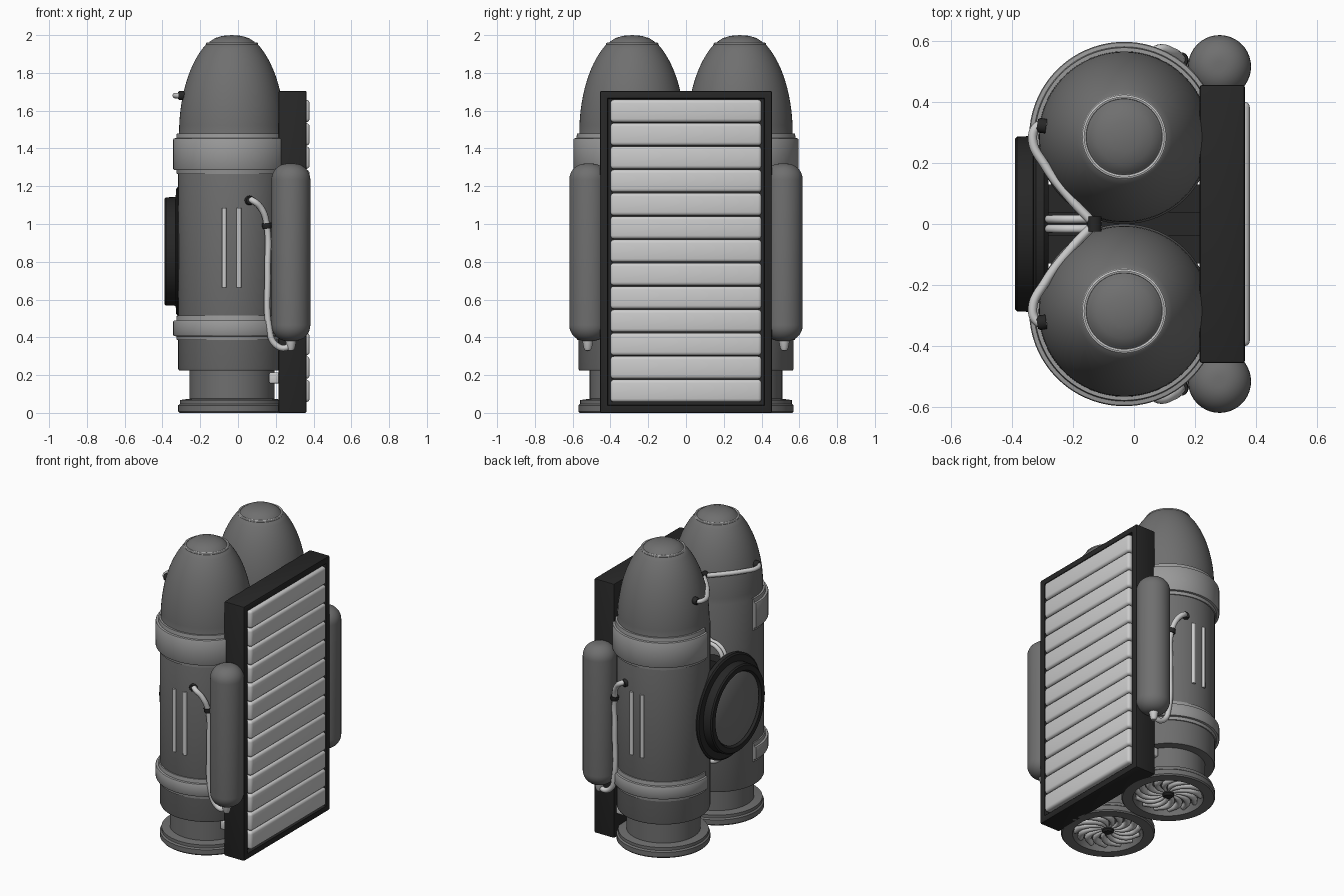
import bpy, bmesh
from math import sin, cos, pi, sqrt, radians
from mathutils import Matrix, Vector

if "Cube" in bpy.data.objects:
    bpy.data.objects.remove(bpy.data.objects["Cube"])

TX, TY = -0.032, 0.285          # axis of the +y tank


def material(name, v):
    m = bpy.data.materials.new(name)
    m.diffuse_color = (v, v, v, 1)
    m.use_nodes = True
    m.node_tree.nodes["Principled BSDF"].inputs["Base Color"].default_value = m.diffuse_color
    return m


DARK, MID, LIGHT, PALE = (material(n, v) for n, v in
                          (("dark", .02), ("mid", .16), ("light", .32), ("pale", .55)))


def finish(ob, mat, mirror=True, angle=35):
    ob.data.materials.clear()
    ob.data.materials.append(mat)
    bpy.ops.object.select_all(action='DESELECT')
    ob.select_set(True)
    bpy.context.view_layer.objects.active = ob
    bpy.ops.object.shade_smooth_by_angle(angle=radians(angle))
    if mirror:
        m = ob.modifiers.new("mirror_y", 'MIRROR')
        m.use_axis = (False, True, False)
        m.use_mirror_merge = False
    return ob


def from_bmesh(name, bm, mat, **kw):
    bmesh.ops.recalc_face_normals(bm, faces=bm.faces[:])
    me = bpy.data.meshes.new(name)
    bm.to_mesh(me)
    bm.free()
    ob = bpy.data.objects.new(name, me)
    bpy.context.collection.objects.link(ob)
    return finish(ob, mat, **kw)


def lathe(name, prof, mat, at=(TX, TY, 0), rot=Matrix(), n=64, span=None, closed=False, **kw):
    """Spin an (r, z) profile about z; span = (start, end) makes a partial ring."""
    bm = bmesh.new()
    a0, a1 = span or (0, 2 * pi)
    cols = [[bm.verts.new((r * cos(a), r * sin(a), z)) for r, z in prof]
            for a in (a0 + (a1 - a0) * i / n for i in range(n + 1 if span else n))]
    k = len(prof)
    for i in range(n):
        p, q = cols[i], cols[(i + 1) % len(cols)]
        for j in range(k if closed else k - 1):
            h = (j + 1) % k
            bm.faces.new((p[j], p[h], q[h], q[j]))
    if span:
        bm.faces.new(cols[0])
        bm.faces.new(cols[-1])
    bmesh.ops.remove_doubles(bm, verts=bm.verts[:], dist=1e-5)
    bm.transform(Matrix.Translation(at) @ rot.to_4x4())
    return from_bmesh(name, bm, mat, **kw)


def box(bm, lo, hi, bevel=0):
    lo, hi = Vector(lo), Vector(hi)
    vs = bmesh.ops.create_cube(bm, size=1, matrix=Matrix.Translation((lo + hi) / 2)
                               @ Matrix.Diagonal((*(hi - lo), 1)))['verts']
    if bevel:
        es = list({e for v in vs for e in v.link_edges})
        bmesh.ops.bevel(bm, geom=es, offset=bevel, segments=3, profile=.5, affect='EDGES')


def tubes(name, paths, radius, mat, mirror=True, taper=None):
    cu = bpy.data.curves.new(name, 'CURVE')
    cu.dimensions = '3D'
    cu.bevel_depth, cu.bevel_resolution, cu.resolution_u = radius, 3, 8
    cu.use_fill_caps = True
    for pts in paths:
        sp = cu.splines.new('BEZIER')
        sp.bezier_points.add(len(pts) - 1)
        for i, (b, p) in enumerate(zip(sp.bezier_points, pts)):
            b.co = p
            b.handle_left_type = b.handle_right_type = 'AUTO'
            b.radius = taper[i] if taper else 1
    ob = bpy.data.objects.new(name, cu)
    bpy.context.collection.objects.link(ob)
    bpy.ops.object.select_all(action='DESELECT')
    ob.select_set(True)
    bpy.context.view_layer.objects.active = ob
    bpy.ops.object.convert(target='MESH')
    return finish(bpy.context.view_layer.objects.active, mat, mirror, 50)


def fitting(name, at, direction, r=.022, h=.03):
    rot = Vector(direction).to_track_quat('Z', 'Y').to_matrix()
    lathe(name, [(0, -h / 2), (r, -h / 2), (r, h / 4), (r * .8, h / 2), (0, h / 2)],
          DARK, at=at, rot=rot, n=16)


# tank: nozzle flange, neck, body and elliptical dome with a cap
prof = [(0, .05), (.2, .05), (.215, 0), (.278, 0), (.285, .008), (.285, .04), (.275, .048),
        (.275, .068), (.225, .075), (.225, .225), (.28, .225), (.285, .235), (.285, 1.46)]
prof += [(.28 * cos(t), 1.48 + .54 * sin(t)) for t in (1.055 * i / 14 for i in range(15))]
prof += [(.125, 1.955), (.118, 1.965), (.09, 1.984), (.05, 1.996), (0, 2)]
lathe("tank", prof, MID)
lathe("dome_ring", [(.131 + .008 * cos(a), 1.953 + .008 * sin(a)) for a in
                    (2 * pi * i / 8 for i in range(8))], PALE, closed=True)

# straps wrapping the outer half of each tank
for name, z0, z1 in (("lower_strap", .385, .515), ("upper_strap", 1.265, 1.48)):
    lathe(name, [(.27, z0), (.292, z0), (.295, z0 + .02), (.308, z0 + .022), (.311, z0 + .027),
                 (.311, z1 - .032), (.308, z1 - .027), (.295, z1 - .025), (.292, z1), (.27, z1)],
          LIGHT, span=(-.1, pi + .1), closed=True, n=48)

# swirl vanes and hub under each nozzle
vanes = []
for i in range(14):
    a = 2 * pi * i / 14
    vanes.append([(TX + r * cos(a + t), TY + r * sin(a + t), z) for r, t, z in
                  ((.03, 0, .035), (.09, .16, .035), (.15, .45, .037), (.203, .85, .04))])
tubes("nozzle_vanes", vanes, .022, PALE, taper=(.3, .75, 1, .8))
lathe("nozzle_hub", [(0, .008), (.025, .01), (.036, .02), (.036, .055), (0, .055)], DARK, n=24)

# raised ribs on the tank sides
tubes("tank_ribs", [[(x, TY + sqrt(.285 ** 2 - (x - TX) ** 2), z) for z in (.665, 1.085)]
                    for x in (-.073, .005)], .013, PALE)

# side canisters with rounded ends
R, c, z0, z1 = .103, .085, .38, 1.32
arc = [pi / 2 * i / 8 for i in range(9)]
prof = [(0, z0)] + [(R - c + c * sin(a), z0 + c - c * cos(a)) for a in arc]
prof += [(R - c + c * cos(a), z1 - c + c * sin(a)) for a in arc] + [(0, z1)]
lathe("side_canister", prof, MID, at=(.28, .515, 0), n=40)
lathe("canister_outlet", [(0, .33), (.014, .33), (.022, .345), (.03, .39), (0, .39)],
      PALE, at=(.28, .52, 0), n=16)

# hoses from the canisters to the tanks
tubes("canister_hose", [[(.055, .54, 1.125), (.075, .568, 1.125), (.125, .56, 1.08),
                         (.153, .537, .99), (.157, .53, .75), (.165, .525, .45),
                         (.195, .52, .365), (.255, .52, .345), (.28, .52, .375)]], .017, PALE)
fitting("hose_socket", (.06, .558, 1.125), (.3, 1, 0), .025)
fitting("hose_clip", (.153, .537, .99), (.1, 0, -1), .025)

# crossover hose linking the two domes
tubes("dome_hose", [[(-.28, .325, 1.68), (-.315, .32, 1.68), (-.332, .28, 1.68),
                     (-.29, .19, 1.68), (-.21, .085, 1.68), (-.13, 0, 1.68)]], .015, PALE)
fitting("dome_hose_socket", (-.302, .322, 1.68), (-1, .15, 0), .024)
lathe("dome_hose_joint", [(0, -.025), (.024, -.025), (.024, .025), (0, .025)], DARK,
      at=(-.13, 0, 1.68), rot=Matrix.Rotation(pi / 2, 3, 'X'), n=16, mirror=False)

# back panel frame with a recessed front
bm = bmesh.new()
box(bm, (.215, -.455, 0), (.363, .455, 1.705))
face = max(bm.faces, key=lambda f: f.calc_center_median().x)
bmesh.ops.bevel(bm, geom=bm.edges[:], offset=.008, segments=2, profile=.5, affect='EDGES')
face = max(bm.faces, key=lambda f: f.calc_area() * (f.calc_center_median().x > .36))
bmesh.ops.inset_region(bm, faces=[face], thickness=.044)
bmesh.ops.inset_region(bm, faces=[face], thickness=.004, depth=-.03)
from_bmesh("panel_frame", bm, DARK, mirror=False)

# thirteen padded slats
bm = bmesh.new()
pitch = 1.605 / 13
for i in range(13):
    z = .055 + pitch * i
    box(bm, (.3, -.4, z + .002), (.379, .4, z + pitch - .002), .018)
from_bmesh("panel_slats", bm, PALE, mirror=False)

# central spine joining tanks, panel and disc
bm = bmesh.new()
box(bm, (-.3, -.13, .68), (.22, .13, 1.02))
box(bm, (-.3, -.04, .56), (.22, .04, 1.15))
from_bmesh("center_spine", bm, DARK, mirror=False)

# small lugs between panel and nozzle neck
bm = bmesh.new()
box(bm, (.165, .38, .155), (.22, .43, .215), .01)
from_bmesh("panel_lug", bm, PALE)

# round disc on the far side from the panel
axis = Matrix.Rotation(-pi / 2, 3, 'Y')
lathe("disc_housing", [(0, .28), (.325, .28), (.34, .295), (.34, .32), (.33, .328), (.288, .33),
                       (.286, .382), (.278, .39), (.245, .39), (.235, .37), (0, .37)],
      DARK, at=(0, 0, .855), rot=axis, mirror=False)
lathe("disc_face", [(0, .36), (.234, .36), (.234, .376), (.228, .38), (0, .38)],
      MID, at=(0, 0, .855), rot=axis, mirror=False)

# twin hoses above and below the disc
for name, d in (("upper_disc_hose", 1), ("lower_disc_hose", -1)):
    tubes(name, [[(-.28, .016, .855 + d * .28), (-.275, .016, .855 + d * .34),
                  (-.23, .016, .855 + d * .385), (-.17, .016, .855 + d * .40),
                  (-.11, .016, .855 + d * .45)]], .014, PALE)
    fitting(name + "_socket", (-.13, .018, .855 + d * .435), (-1, 0, -d * .8), .022)
